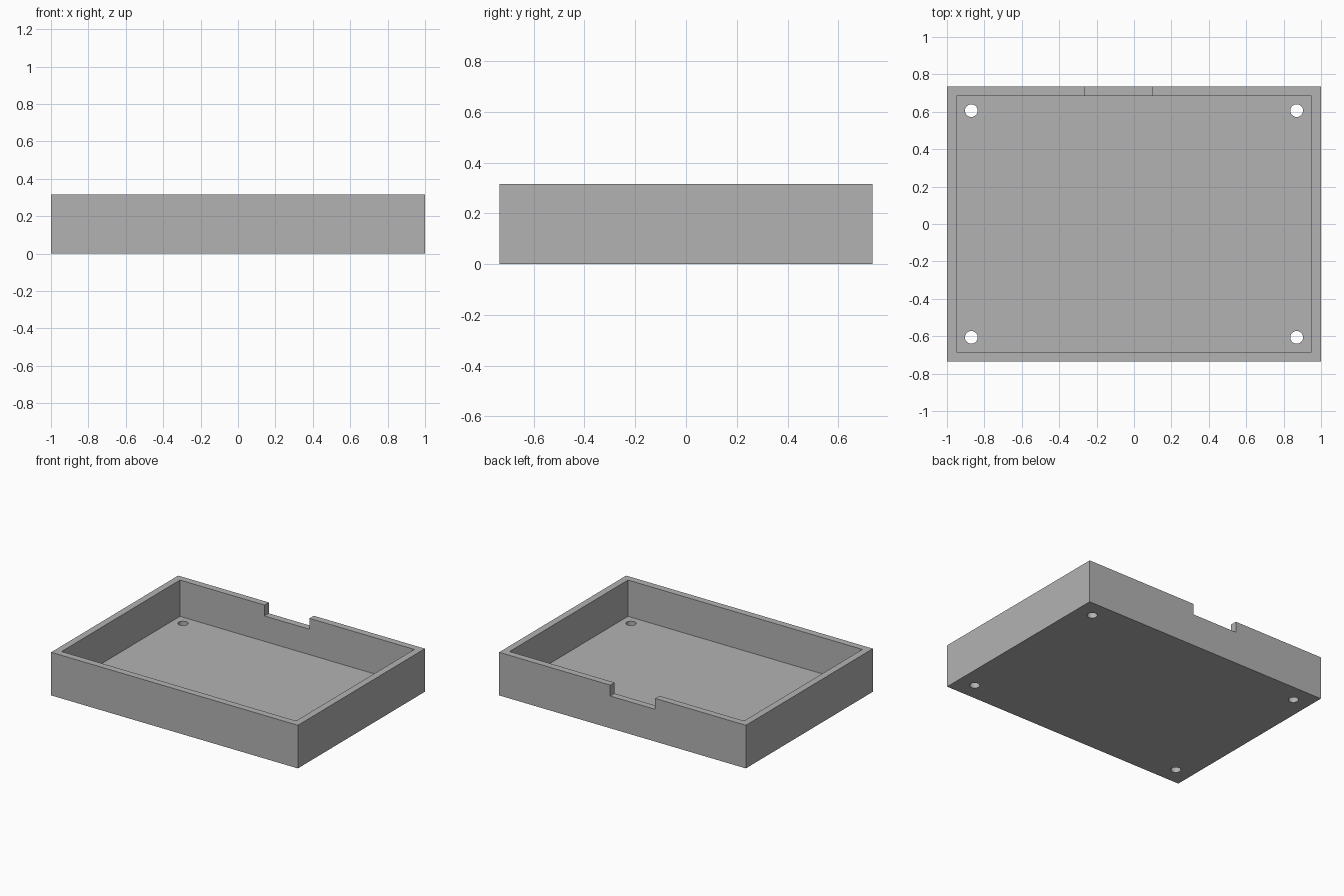
import bpy

W, D, H = 2.0, 1.47, 0.316      # outer size
WALL, FLOOR = 0.05, 0.05
NOTCH_L, NOTCH_R, NOTCH_DEPTH = -0.265, 0.10, 0.08
HOLE_X, HOLE_Y, HOLE_R = 0.87, 0.606, 0.034

cube = bpy.data.objects.get("Cube")
if cube:
    bpy.data.objects.remove(cube, do_unlink=True)

grey = bpy.data.materials.new("plain grey")
grey.use_nodes = True
colour = (0.45, 0.45, 0.45, 1)
grey.diffuse_color = colour
grey.node_tree.nodes["Principled BSDF"].inputs["Base Color"].default_value = colour


def box(name, low, high):
    """Box between two opposite corners."""
    centre = [(a + b) / 2 for a, b in zip(low, high)]
    bpy.ops.mesh.primitive_cube_add(size=1, location=centre)
    ob = bpy.context.object
    ob.name = name
    ob.scale = [b - a for a, b in zip(low, high)]
    bpy.ops.object.transform_apply(location=True, rotation=False, scale=True)
    return ob


def cut(target, cutter):
    """Subtract the cutter from the target, then discard it."""
    mod = target.modifiers.new("cut", "BOOLEAN")
    mod.operation = "DIFFERENCE"
    mod.solver = "EXACT"
    mod.object = cutter
    bpy.context.view_layer.objects.active = target
    bpy.ops.object.modifier_apply(modifier=mod.name)
    bpy.data.objects.remove(cutter, do_unlink=True)


# Tray body
tray = box("tray", (-W / 2, -D / 2, 0), (W / 2, D / 2, H))
tray.data.materials.append(grey)

# Hollow interior
cut(tray, box("cavity_cutter", (-W / 2 + WALL, -D / 2 + WALL, FLOOR),
              (W / 2 - WALL, D / 2 - WALL, H + 0.1)))

# Notch in the rear wall
cut(tray, box("notch_cutter", (NOTCH_L, D / 2 - WALL - 0.1, H - NOTCH_DEPTH),
              (NOTCH_R, D / 2 + 0.1, H + 0.1)))

# Screw holes through the floor corners
for sx in (-1, 1):
    for sy in (-1, 1):
        bpy.ops.mesh.primitive_cylinder_add(
            vertices=32, radius=HOLE_R, depth=0.16,
            location=(sx * HOLE_X, sy * HOLE_Y, FLOOR / 2))
        cut(tray, bpy.context.object)

# Smooth hole walls, crisp edges elsewhere
bpy.ops.object.select_all(action="DESELECT")
tray.select_set(True)
bpy.context.view_layer.objects.active = tray
bpy.ops.object.shade_smooth_by_angle()
